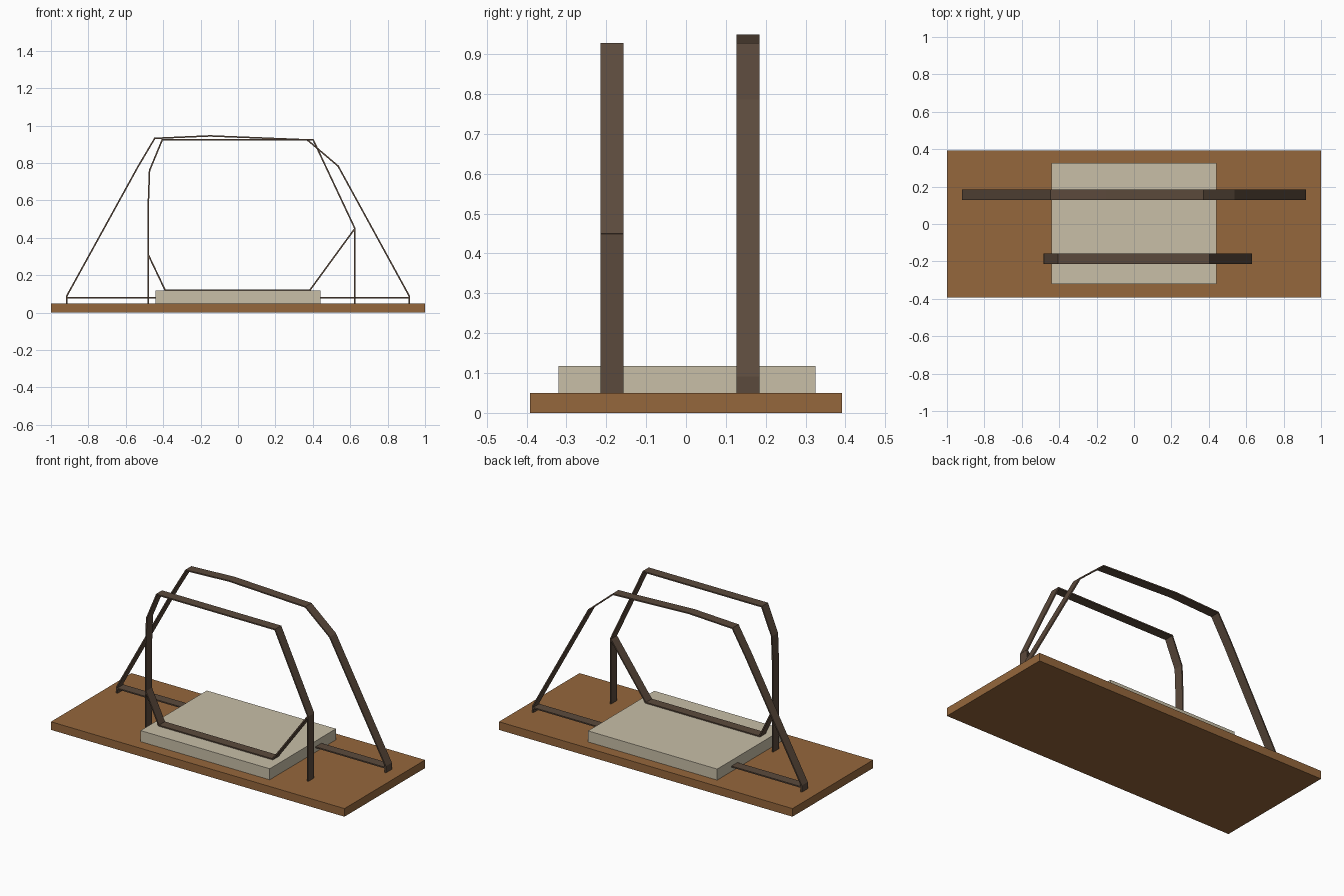
import bpy
import bmesh
from mathutils import Vector

cube = bpy.data.objects.get("Cube")
if cube:
    bpy.data.objects.remove(cube, do_unlink=True)


def material(name, rgb):
    m = bpy.data.materials.new(name)
    m.use_nodes = True
    m.diffuse_color = (*rgb, 1)
    m.node_tree.nodes["Principled BSDF"].inputs["Base Color"].default_value = (*rgb, 1)
    return m


WOOD = material("warm_wood", (0.30, 0.135, 0.045))
STONE = material("pale_stone", (0.58, 0.52, 0.39))
BRONZE = material("dark_bronze", (0.105, 0.068, 0.045))
THICK = 0.008


def finish(name, bm, mat):
    bmesh.ops.recalc_face_normals(bm, faces=bm.faces)
    mesh = bpy.data.meshes.new(name)
    bm.to_mesh(mesh)
    bm.free()
    mesh.materials.append(mat)
    obj = bpy.data.objects.new(name, mesh)
    bpy.context.collection.objects.link(obj)


def box(name, low, high, mat):
    bm = bmesh.new()
    bmesh.ops.create_cube(bm, size=1)
    for v in bm.verts:
        v.co = [l + (c + 0.5) * (h - l) for c, l, h in zip(v.co, low, high)]
    finish(name, bm, mat)


def strap(name, points, y, closed=False, width=0.058):
    """Flat bar bent along an xz path with mitred corners."""
    pts = [Vector(p) for p in points]
    n = len(pts)
    bm = bmesh.new()
    rings = []
    for i, p in enumerate(pts):
        before = p - pts[i - 1] if closed or i > 0 else pts[1] - p
        after = pts[(i + 1) % n] - p if closed or i < n - 1 else before
        na, nb = [Vector((-d.y, d.x)).normalized() for d in (before, after)]
        mitre = (na + nb).normalized()
        off = mitre * (THICK / 2 / mitre.dot(na))
        rings.append([bm.verts.new((p.x + s * off.x, y + t * width / 2, p.y + s * off.y))
                      for s, t in ((-1, -1), (-1, 1), (1, 1), (1, -1))])
    for i in range(n if closed else n - 1):
        a, b = rings[i], rings[(i + 1) % n]
        for k in range(4):
            j = (k + 1) % 4
            bm.faces.new((a[k], a[j], b[j], b[k]))
    if not closed:
        bm.faces.new(rings[0])
        bm.faces.new(rings[-1])
    finish(name, bm, BRONZE)


# Base board and raised slab
box("base_board", (-1, -0.392, 0), (1, 0.392, 0.05), WOOD)
box("raised_slab", (-0.44, -0.32, 0.05), (0.44, 0.325, 0.118), STONE)

# Front closed loop with its two posts
FRONT, BACK = -0.186, 0.156
strap("front_loop", [(-0.39, 0.121), (-0.48, 0.31), (-0.48, 0.57), (-0.473, 0.76),
                     (-0.405, 0.924), (0.402, 0.924), (0.625, 0.45), (0.385, 0.121)],
      FRONT, closed=True)
strap("front_right_post", [(-0.48, 0.05), (-0.48, 0.31)], FRONT)
strap("front_left_post", [(0.625, 0.05), (0.625, 0.45)], FRONT)

# Rear arch and its low tie bar
strap("rear_arch", [(-0.915, 0.05), (-0.915, 0.09), (-0.535, 0.78), (-0.445, 0.932),
                    (-0.15, 0.945), (0.37, 0.924), (0.535, 0.784), (0.915, 0.09),
                    (0.915, 0.05)], BACK)
strap("rear_tie_bar", [(-0.915, 0.079), (0.915, 0.079)], BACK)
